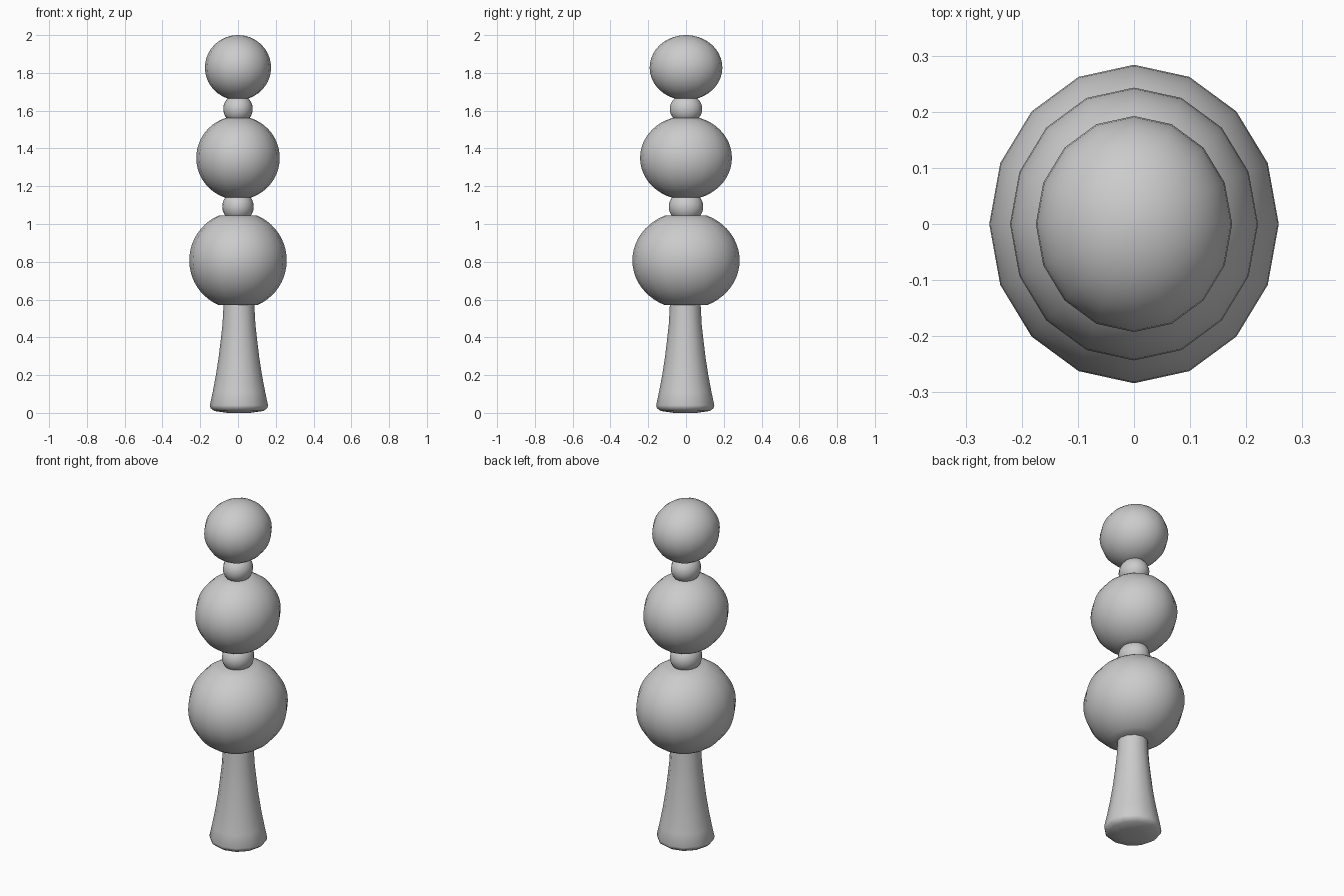
import bpy, bmesh, math

cube = bpy.data.objects.get("Cube")
if cube:
    bpy.data.objects.remove(cube, do_unlink=True)

grey = bpy.data.materials.new("plain grey")
grey.use_nodes = True
colour = (0.6, 0.6, 0.6, 1)
grey.diffuse_color = colour
grey.node_tree.nodes["Principled BSDF"].inputs["Base Color"].default_value = colour


def lathe(name, profile, sides, depth=1.0, centre=(0, 0)):
    """Spin (radius, height) pairs into a closed smooth solid, scaled in y by depth."""
    bm = bmesh.new()
    rings = []
    for r, z in profile:
        rings.append([bm.verts.new((centre[0] + r * math.cos(math.tau * i / sides),
                                    centre[1] + r * depth * math.sin(math.tau * i / sides), z))
                      for i in range(sides)])
    for low, high in zip(rings, rings[1:]):
        for i in range(sides):
            j = (i + 1) % sides
            bm.faces.new((low[i], low[j], high[j], high[i]))
    bm.faces.new(rings[0][::-1])
    bm.faces.new(rings[-1])
    mesh = bpy.data.meshes.new(name)
    bm.to_mesh(mesh)
    bm.free()
    mesh.materials.append(grey)
    obj = bpy.data.objects.new(name, mesh)
    bpy.context.collection.objects.link(obj)
    bpy.ops.object.select_all(action="DESELECT")
    obj.select_set(True)
    bpy.context.view_layer.objects.active = obj
    bpy.ops.object.shade_smooth_by_angle(angle=math.radians(40))
    return obj


def ball(name, radius, bottom, top, height=None, rings=20):
    """A ball with its ends cut flat at bottom and top, a little deeper than wide."""
    height = height or radius
    mid = (bottom + top) / 2
    end = math.asin(min(0.998, (top - bottom) / 2 / height))
    angles = [end * (2 * k / rings - 1) for k in range(rings + 1)]
    profile = [(radius * math.cos(a), mid + height * math.sin(a)) for a in angles]
    return lathe(name, profile, 16, depth=1.1)


# Flared stem with a shallow rounded underside
lathe("stem", [(0.06, 0.0), (0.13, 0.01), (0.15, 0.025), (0.154, 0.04), (0.139, 0.11),
               (0.122, 0.2), (0.108, 0.29), (0.097, 0.38), (0.087, 0.47), (0.08, 0.6)],
      12, centre=(0.005, -0.004))

# Stacked balls and the small beads joining them
ball("large_ball", 0.258, 0.57, 1.045)
ball("lower_bead", 0.083, 1.035, 1.148)
ball("middle_ball", 0.221, 1.14, 1.56)
ball("upper_bead", 0.078, 1.55, 1.668)
ball("top_ball", 0.175, 1.656, 2.0, height=0.172)
